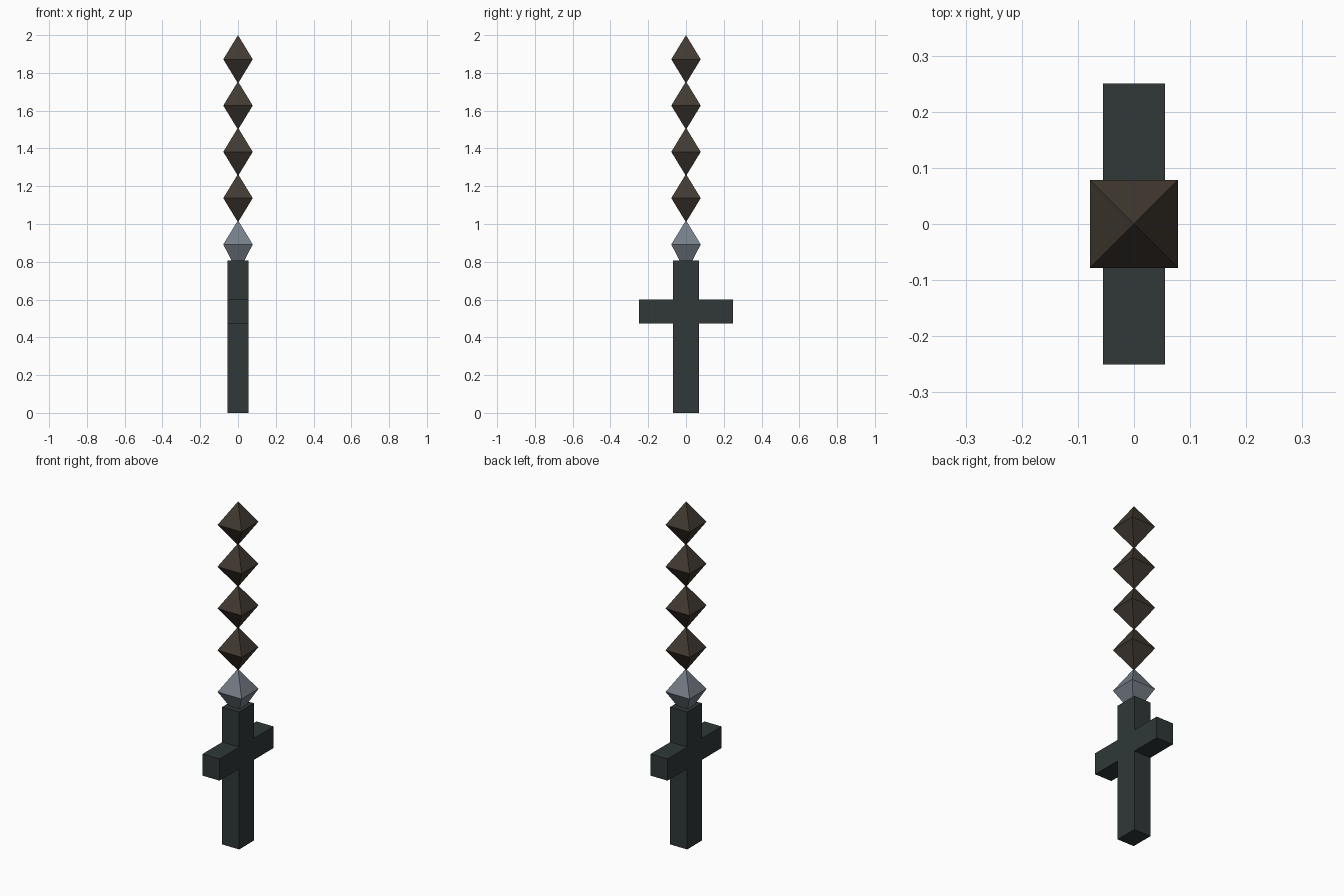
import bpy, bmesh, math
from mathutils import Vector

if "Cube" in bpy.data.objects:
    bpy.data.objects.remove(bpy.data.objects["Cube"])


def material(name, rgb):
    m = bpy.data.materials.new(name)
    m.diffuse_color = (*rgb, 1)
    m.use_nodes = True
    m.node_tree.nodes["Principled BSDF"].inputs["Base Color"].default_value = m.diffuse_color
    return m


dark_green = material("dark_green_grey", (0.029, 0.040, 0.039))
brown = material("dark_brown", (0.054, 0.042, 0.031))
steel = material("steel_grey", (0.178, 0.210, 0.246))


def add_object(name, bm, mat):
    bmesh.ops.recalc_face_normals(bm, faces=bm.faces)
    me = bpy.data.meshes.new(name)
    bm.to_mesh(me)
    bm.free()
    me.materials.append(mat)
    ob = bpy.data.objects.new(name, me)
    bpy.context.collection.objects.link(ob)
    return ob


def crystal(name, bottom, waist, top, mat, half=0.078):
    """Square double pyramid, edges aligned with x and y."""
    bm = bmesh.new()
    low = bm.verts.new((0, 0, bottom))
    high = bm.verts.new((0, 0, top))
    ring = [bm.verts.new((half * x, half * y, waist))
            for x, y in ((-1, -1), (1, -1), (1, 1), (-1, 1))]
    for i in range(4):
        a, b = ring[i], ring[(i + 1) % 4]
        bm.faces.new((a, b, high))
        bm.faces.new((b, a, low))
    return add_object(name, bm, mat)


# Handle and crossguard: one cross-shaped profile, mirrored in y, extruded in x
half_profile = [(0.068, 0), (0.068, 0.473), (0.25, 0.473),
                (0.25, 0.60), (0.068, 0.60), (0.068, 0.806)]
profile = half_profile + [(-y, z) for y, z in reversed(half_profile)]
bm = bmesh.new()
face = bm.faces.new([bm.verts.new((-0.055, y, z)) for y, z in profile])
new = bmesh.ops.extrude_face_region(bm, geom=[face])["geom"]
bmesh.ops.translate(bm, vec=Vector((0.11, 0, 0)),
                    verts=[g for g in new if isinstance(g, bmesh.types.BMVert)])
add_object("handle_and_guard", bm, dark_green)

# Blade: a steel base crystal, then four brown crystals stacked tip to tip
step = 0.245
crystal("blade_base_crystal", 0.74, 0.892, 1.02, steel)
for i in range(4):
    waist = 1.872 - step * (3 - i)
    crystal(f"blade_crystal_{i + 1}", waist - 0.128, waist, waist + 0.128, brown)
